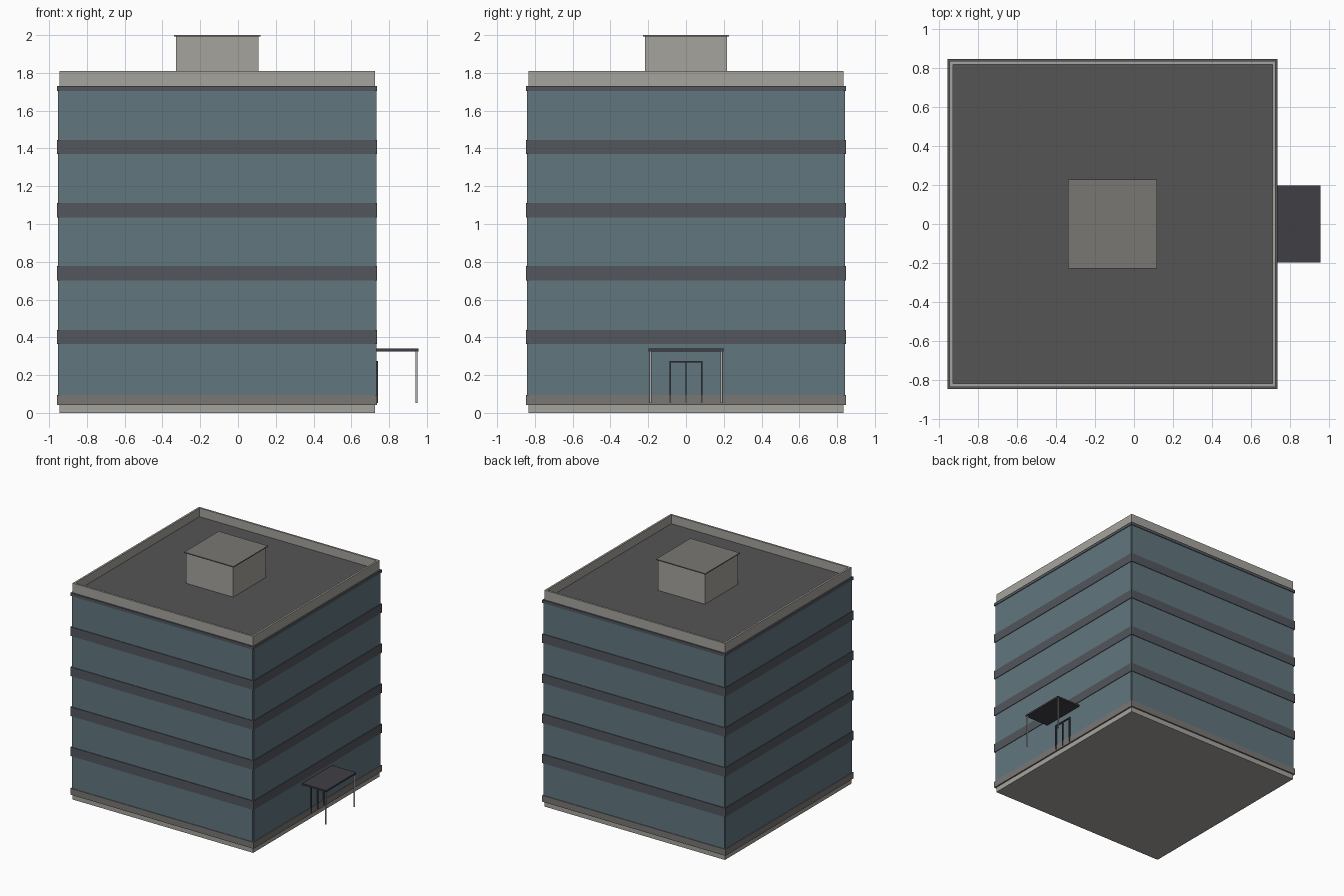
import bpy, bmesh
from mathutils import Matrix

if "Cube" in bpy.data.objects:
    bpy.data.objects.remove(bpy.data.objects["Cube"])

CX, HX, HY = -0.11, 0.835, 0.835      # building centre and half sizes


def material(name, rgb):
    m = bpy.data.materials.new(name)
    m.diffuse_color = (*rgb, 1)
    m.use_nodes = True
    m.node_tree.nodes["Principled BSDF"].inputs["Base Color"].default_value = m.diffuse_color
    return m


GLASS = material("glass", (0.12, 0.18, 0.21))
STONE = material("stone", (0.38, 0.37, 0.34))
BASE = material("base_stone", (0.19, 0.185, 0.175))
BAND = material("band_metal", (0.085, 0.095, 0.11))
ROOF = material("roofing", (0.09, 0.09, 0.093))
DARK = material("dark_metal", (0.05, 0.05, 0.06))
STEEL = material("steel", (0.45, 0.45, 0.45))


def finish(name, bm, mat):
    me = bpy.data.meshes.new(name)
    bm.to_mesh(me)
    bm.free()
    me.materials.append(mat)
    ob = bpy.data.objects.new(name, me)
    bpy.context.collection.objects.link(ob)
    return ob


def box(name, x, y, z, mat):
    """Box from (min, max) ranges."""
    bm = bmesh.new()
    size = [r[1] - r[0] for r in (x, y, z)]
    mid = [(r[1] + r[0]) / 2 for r in (x, y, z)]
    bmesh.ops.create_cube(bm, size=1, matrix=Matrix.Translation(mid) @ Matrix.Diagonal((*size, 1)))
    return finish(name, bm, mat)


def block(name, grow, z, mat):
    """Box over the building footprint, enlarged by grow."""
    return box(name, (CX - HX - grow, CX + HX + grow), (-HY - grow, HY + grow), z, mat)


# Structure: plinth, core and base course
block("plinth", 0, (0, 0.045), STONE)
block("core", 0, (0.045, 1.73), STONE)
block("base_course", 0.012, (0.042, 0.095), BASE)

# Spandrel bands between the floors
bands = [(0.365, 0.44), (0.70, 0.777), (1.035, 1.11), (1.37, 1.445), (1.705, 1.73)]
for i, z in enumerate(bands):
    block(f"floor_band_{i + 1}", 0.012, z, BAND)

# Glazing: one pane per facade and floor, corners left open
T = 0.007
sills = [0.095] + [b[1] for b in bands[:-1]]
for i, z0 in enumerate(sills):
    z = (z0, bands[i][0])
    for side, s in (("a", -1), ("b", 1)):
        box(f"glass_y_{side}_{i + 1}", (CX - HX, CX + HX), sorted((s * HY, s * (HY + T))), z, GLASS)
        box(f"glass_x_{side}_{i + 1}", sorted((CX + s * HX, CX + s * (HX + T))), (-HY, HY), z, GLASS)

# Roof deck and parapet walls
W, PZ = 0.016, (1.73, 1.81)
block("roof_deck", -W, (1.725, 1.738), ROOF)
for side, s in (("a", -1), ("b", 1)):
    box(f"parapet_y_{side}", (CX - HX, CX + HX), sorted((s * HY, s * (HY - W))), PZ, STONE)
    box(f"parapet_x_{side}", sorted((CX + s * HX, CX + s * (HX - W))), (-HY + W, HY - W), PZ, STONE)

# Rooftop plant room with its cap
box("plant_room", (CX - 0.218, CX + 0.218), (-0.218, 0.218), (1.735, 1.992), STONE)
box("plant_room_cap", (CX - 0.228, CX + 0.228), (-0.228, 0.228), (1.992, 2.0), BASE)

# Entrance canopy on two round posts
box("canopy", (0.725, 0.955), (-0.198, 0.198), (0.326, 0.34), DARK)
for side, s in (("left", -1), ("right", 1)):
    bm = bmesh.new()
    bmesh.ops.create_cone(bm, cap_ends=True, segments=12, radius1=0.006, radius2=0.006, depth=0.274,
                          matrix=Matrix.Translation((0.945, s * 0.189, 0.19)))
    finish(f"canopy_post_{side}", bm, STEEL)

# Door frame
DX, B = (0.725, 0.742), 0.009
for side, y in (("left", -0.088), ("right", 0.088 - B)):
    box(f"door_jamb_{side}", DX, (y, y + B), (0.053, 0.275), DARK)
box("door_mullion", DX, (-0.003, 0.003), (0.053, 0.266), DARK)
box("door_head", DX, (-0.088 + B, 0.088 - B), (0.266, 0.275), DARK)
